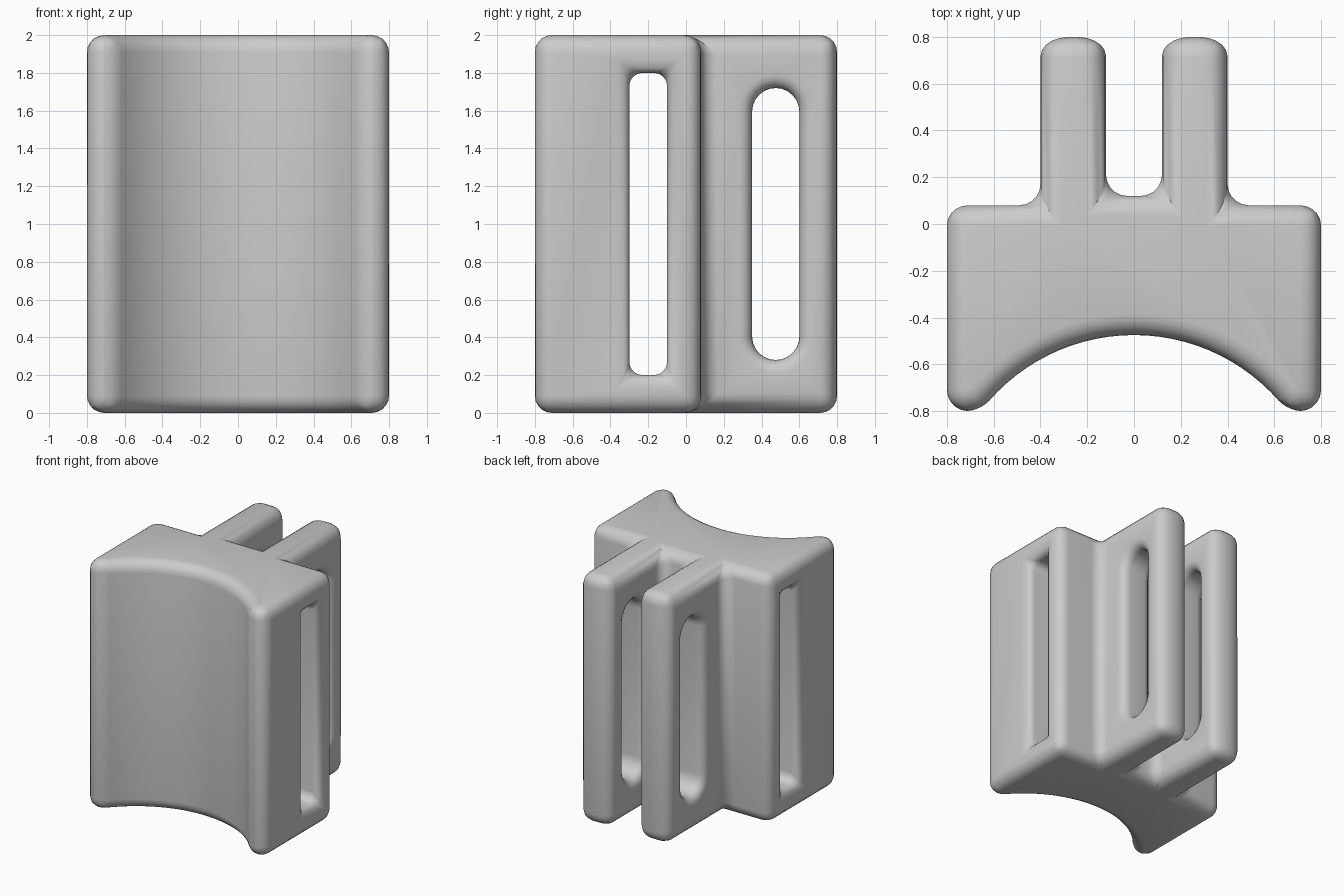
import bpy, bmesh, math
from mathutils import Vector

old = bpy.data.objects.get("Cube")
if old:
    bpy.data.objects.remove(old, do_unlink=True)

mat = bpy.data.materials.new("plain_grey")
mat.use_nodes = True
GREY = (0.6, 0.6, 0.6, 1)
mat.diffuse_color = GREY
mat.node_tree.nodes["Principled BSDF"].inputs["Base Color"].default_value = GREY


def prism(name, outline, direction):
    """Extrude a closed outline of 3D points along a direction."""
    bm = bmesh.new()
    face = bm.faces.new([bm.verts.new(p) for p in outline])
    ext = bmesh.ops.extrude_face_region(bm, geom=[face])["geom"]
    moved = [v for v in ext if isinstance(v, bmesh.types.BMVert)]
    bmesh.ops.translate(bm, verts=moved, vec=Vector(direction))
    bmesh.ops.recalc_face_normals(bm, faces=bm.faces)
    mesh = bpy.data.meshes.new(name)
    bm.to_mesh(mesh)
    bm.free()
    mesh.materials.append(mat)
    obj = bpy.data.objects.new(name, mesh)
    bpy.context.collection.objects.link(obj)
    return obj


# Outline of the right half: hollow front, flat sides, stepped back with a fin
LIP, APEX, FRONT = 0.655, -0.475, -0.8
sag = APEX - FRONT
R = (LIP ** 2 + sag ** 2) / (2 * sag)
sweep = math.asin(LIP / R)
STEPS = 14
arc = [(R * math.sin(sweep * i / STEPS),
        APEX - R + R * math.cos(sweep * i / STEPS)) for i in range(STEPS + 1)]
half = arc + [(0.8, FRONT), (0.8, 0.08), (0.4, 0.08), (0.4, 0.8),
              (0.12, 0.8), (0.12, 0.12)]
outline = half + [(-x, y) for x, y in reversed(half[1:])]
body = prism("bracket_body", [(x, y, 0) for x, y in outline], (0, 0, 2))

# Square slot across the block and round-ended slot across both fins
block_slot = prism("block_slot_cutter",
                   [(-1, y, z) for y, z in ((-0.3, 0.2), (-0.1, 0.2), (-0.1, 1.8), (-0.3, 1.8))],
                   (2, 0, 0))
r, mid, ends = 0.125, 0.475, (1.595, 0.405)
loop = []
for k, z in enumerate(ends):
    for i in range(13):
        a = math.pi * (k + i / 12)
        loop.append((-1, mid + r * math.cos(a), z + r * math.sin(a)))
fin_slot = prism("fin_slot_cutter", loop, (2, 0, 0))

bpy.context.view_layer.objects.active = body
body.select_set(True)
for cutter in (block_slot, fin_slot):
    mod = body.modifiers.new("slot", 'BOOLEAN')
    mod.operation = 'DIFFERENCE'
    mod.solver = 'EXACT'
    mod.object = cutter
    bpy.ops.object.modifier_apply(modifier=mod.name)
    bpy.data.objects.remove(cutter, do_unlink=True)

# Rounding strength per sharp edge
bm = bmesh.new()
bm.from_mesh(body.data)
weight = bm.edges.layers.float.new("bevel_weight_edge")
for e in bm.edges:
    if len(e.link_faces) != 2 or e.calc_face_angle() < math.radians(30):
        continue
    c = (e.verts[0].co + e.verts[1].co) / 2
    vertical = abs(e.verts[0].co.z - e.verts[1].co.z) > 1
    w = 0.9
    if vertical and c.y < -0.7 and abs(c.x) < 0.75:
        w = 0.6                      # inner lip of the hollow
    elif c.y > 0.79 and vertical:
        w = 1.2                      # fin tips
    elif 0.1 < c.z < 1.9 and abs(c.x) < 0.81 and not vertical and c.y > 0.3:
        w = 0.7                      # fin slot mouths
    elif vertical and -0.35 < c.y < 0:
        w = 0.7                      # block slot mouths
    elif 0.1 < c.z < 1.9 and not vertical:
        w = 0.7
    elif vertical and 0.3 < c.y < 0.7:
        w = 0.7
    e[weight] = w / 1.2
bm.to_mesh(body.data)
bm.free()

bevel = body.modifiers.new("rounding", 'BEVEL')
bevel.limit_method = 'WEIGHT'
bevel.width = 0.12
bevel.segments = 5
bevel.use_clamp_overlap = False
bpy.ops.object.modifier_apply(modifier=bevel.name)
bpy.ops.object.shade_smooth_by_angle(angle=math.radians(35))
